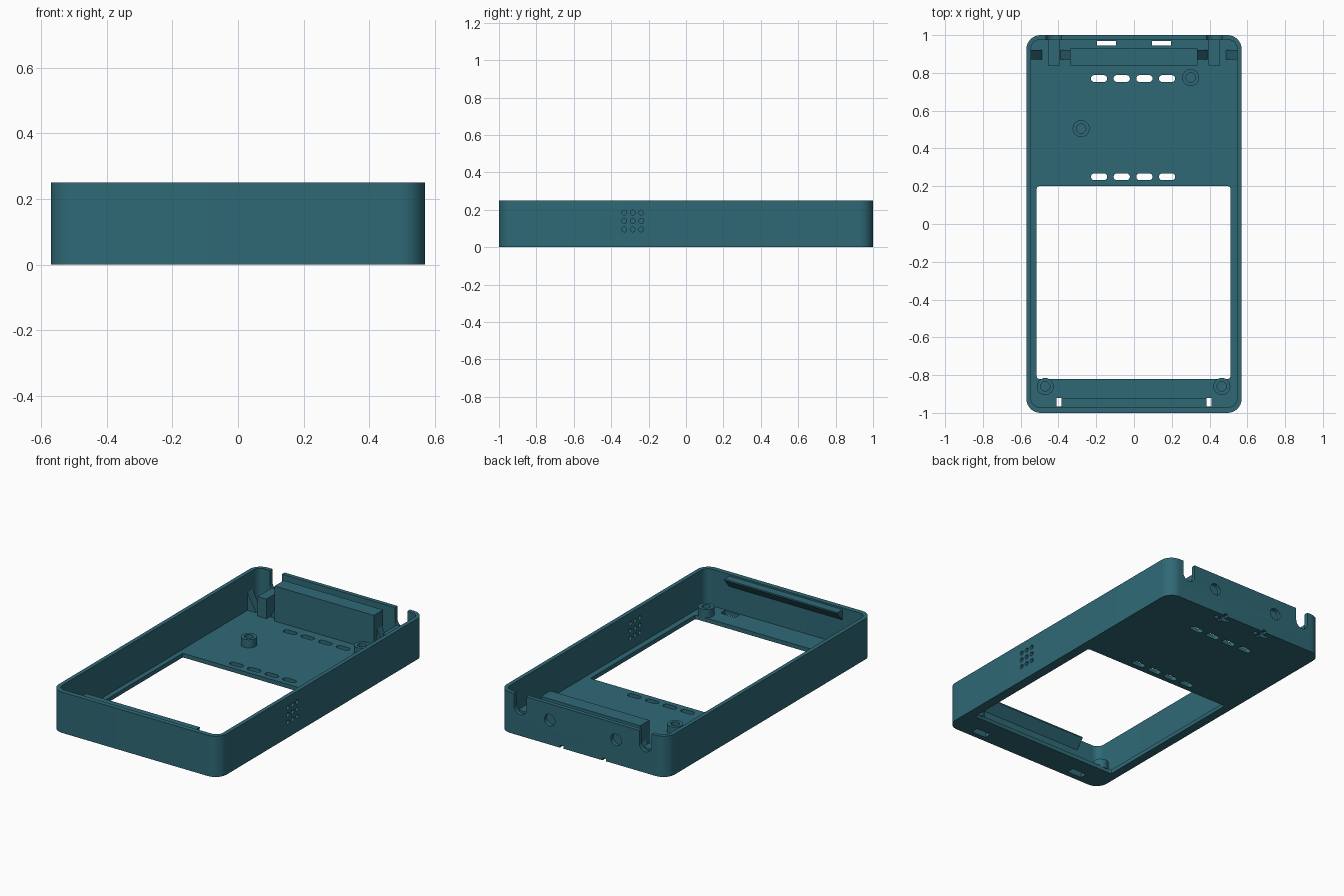
import bpy, bmesh, math
from mathutils import Matrix, Vector

if "Cube" in bpy.data.objects:
    bpy.data.objects.remove(bpy.data.objects["Cube"], do_unlink=True)

teal = bpy.data.materials.new("teal plastic")
teal.use_nodes = True
COLOUR = (0.028, 0.141, 0.181, 1)
teal.diffuse_color = COLOUR
teal.node_tree.nodes["Principled BSDF"].inputs["Base Color"].default_value = COLOUR

# Local extrusion direction turned onto each world axis
AXES = {"z": Matrix.Identity(3),
        "x": Matrix(((0, 0, 1), (1, 0, 0), (0, 1, 0))),
        "y": Matrix(((1, 0, 0), (0, 0, 1), (0, 1, 0)))}
FLOOR = 0.025


def extrude(name, outline, low, high, axis="z"):
    """Prism from a 2D outline, running from low to high along an axis."""
    bm = bmesh.new()
    turn = AXES[axis]
    rings = [[bm.verts.new(turn @ Vector((u, v, w))) for u, v in outline] for w in (low, high)]
    bm.faces.new(rings[0][::-1])
    bm.faces.new(rings[1])
    n = len(outline)
    for i in range(n):
        j = (i + 1) % n
        bm.faces.new((rings[0][i], rings[0][j], rings[1][j], rings[1][i]))
    bmesh.ops.recalc_face_normals(bm, faces=bm.faces)
    mesh = bpy.data.meshes.new(name)
    bm.to_mesh(mesh)
    bm.free()
    mesh.materials.append(teal)
    obj = bpy.data.objects.new(name, mesh)
    bpy.context.collection.objects.link(obj)
    return obj


def rounded(u0, u1, v0, v1, r=0, steps=8):
    """Rectangle outline with rounded corners."""
    if r == 0:
        return [(u0, v0), (u1, v0), (u1, v1), (u0, v1)]
    r = min(r, (u1 - u0) / 2 - 1e-4, (v1 - v0) / 2 - 1e-4)
    centres = [(u1 - r, v1 - r), (u0 + r, v1 - r), (u0 + r, v0 + r), (u1 - r, v0 + r)]
    return [(cu + r * math.cos((q + k / steps) * math.pi / 2),
             cv + r * math.sin((q + k / steps) * math.pi / 2))
            for q, (cu, cv) in enumerate(centres) for k in range(steps + 1)]


def circle(u, v, r, n=24):
    return [(u + r * math.cos(math.tau * k / n), v + r * math.sin(math.tau * k / n))
            for k in range(n)]


def activate(obj):
    bpy.ops.object.select_all(action="DESELECT")
    obj.select_set(True)
    bpy.context.view_layer.objects.active = obj


def cut(obj, outline, low, high, axis="z"):
    cutter = extrude("cutter", outline, low, high, axis)
    activate(obj)
    mod = obj.modifiers.new("cut", "BOOLEAN")
    mod.operation = "DIFFERENCE"
    mod.solver = "EXACT"
    mod.object = cutter
    bpy.ops.object.modifier_apply(modifier=mod.name)
    bpy.data.objects.remove(cutter, do_unlink=True)


def smooth(obj):
    activate(obj)
    bpy.ops.object.shade_smooth_by_angle(angle=math.radians(30))


# Open tray with rounded corners
case = extrude("case_shell", rounded(-0.57, 0.57, -1, 1, 0.075), 0, 0.25)
cut(case, rounded(-0.545, 0.545, -0.97, 0.975, 0.045), FLOOR, 0.4)

# Screen window
cut(case, rounded(-0.515, 0.51, -0.82, 0.2, 0.012, 3), -0.1, 0.1)

# Two rows of vent slots
for y in (0.25, 0.77):
    for i in range(4):
        x = -0.185 + 0.12 * i
        cut(case, rounded(x - 0.043, x + 0.043, y - 0.018, y + 0.018, 0.018), -0.1, 0.1)

# Speaker grille in the side wall
for y in (-0.33, -0.285, -0.24):
    for z in (0.095, 0.14, 0.185):
        cut(case, circle(y, z, 0.013, 16), 0.5, 0.6, "x")

for s in (-1, 1):
    # Clip slots in the floor behind the front wall
    a, b = sorted((s * 0.31, s * 0.41))
    cut(case, rounded(a, b, -0.965, -0.92), -0.1, 0.1)
    # Rear wall: round ports, cable notches and small base slots
    cut(case, circle(s * 0.225, 0.15, 0.036), 0.94, 1.1, "y")
    cut(case, rounded(s * 0.425 - 0.042, s * 0.425 + 0.042, 0.13, 0.4, 0.042), 0.94, 1.1, "y")
    cut(case, rounded(s * 0.145 - 0.05, s * 0.145 + 0.05, 0.945, 0.97), -0.1, 0.1)
    cut(case, rounded(s * 0.145 - 0.012, s * 0.145 + 0.012, -0.1, 0.015), 0.93, 1.1, "y")
smooth(case)

# Snap lip along the inside of the front wall
extrude("front_snap_lip", [(-0.975, 0.24), (-0.92, 0.24), (-0.92, 0.232), (-0.975, 0.17)],
        -0.385, 0.385, "x")

# Rear block
extrude("rear_block", rounded(-0.34, 0.335, 0.84, 0.93), FLOOR - 0.005, 0.24)

# Cable posts with sloping gussets either side
for s, side in ((-1, "right"), (1, "left")):
    a, b = sorted((s * 0.395, s * 0.455))
    extrude(side + "_cable_post", rounded(a, b, 0.84, 0.978), FLOOR - 0.005, 0.145)
    for label, x_high, x_low in (("outer", 0.55, 0.485), ("inner", 0.335, 0.39)):
        extrude(f"{side}_{label}_gusset",
                [(s * x_high, FLOOR - 0.005), (s * x_low, FLOOR - 0.005), (s * x_high, 0.145)],
                0.87, 0.92, "y")

# Screw bosses
for name, x, y in (("rear", 0.3, 0.775), ("middle", -0.28, 0.505),
                   ("front_right", -0.47, -0.86), ("front_left", 0.465, -0.86)):
    boss = extrude(name + "_screw_boss", circle(x, y, 0.045), FLOOR - 0.005, 0.075)
    cut(boss, circle(x, y, 0.025), FLOOR, 0.2)
    smooth(boss)
